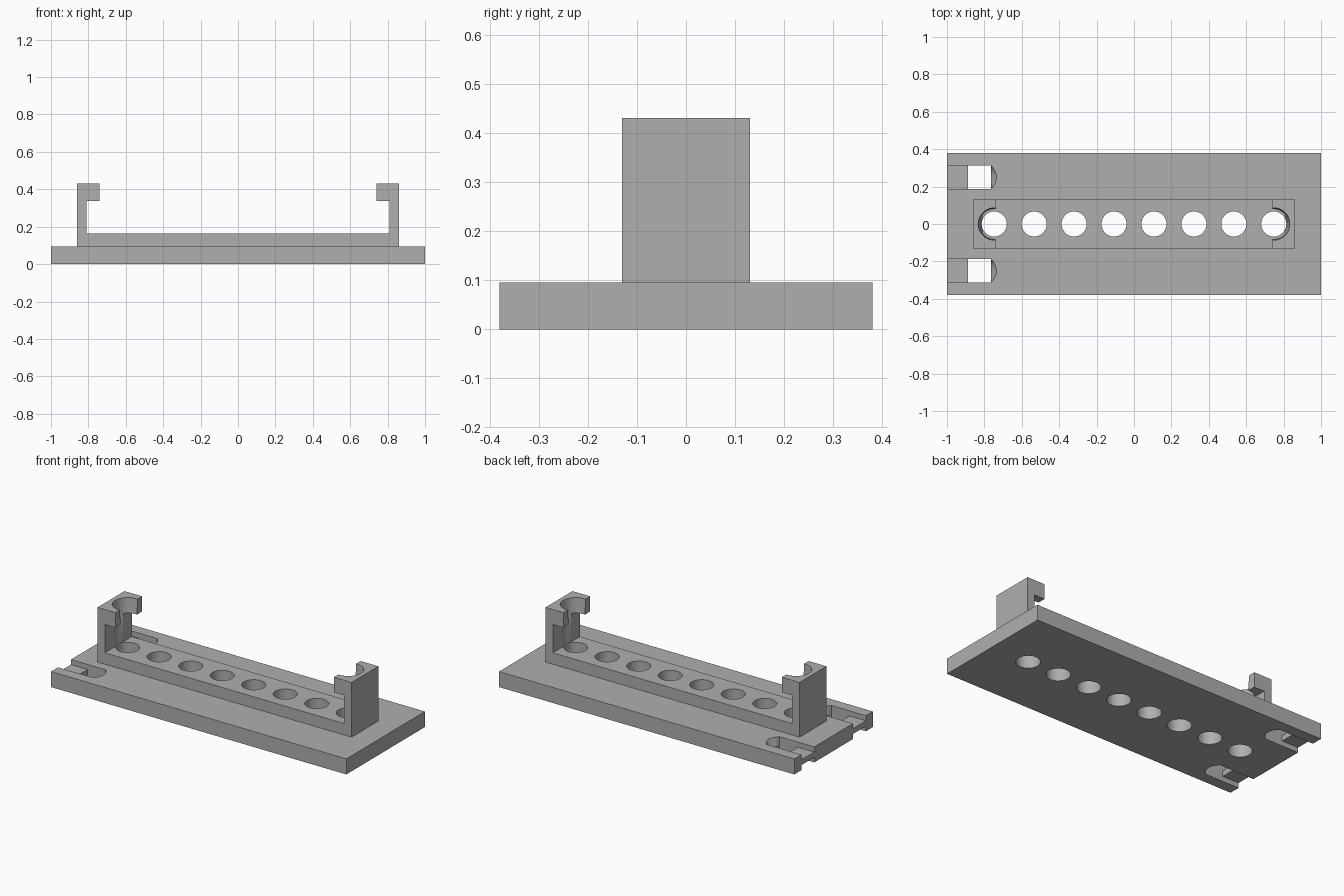
import bpy, bmesh, math

default_cube = bpy.data.objects.get("Cube")
if default_cube:
    bpy.data.objects.remove(default_cube, do_unlink=True)

grey = bpy.data.materials.new("plain_grey")
grey.use_nodes = True
GREY = (0.43, 0.43, 0.43, 1)
grey.diffuse_color = GREY
grey.node_tree.nodes["Principled BSDF"].inputs["Base Color"].default_value = GREY

THICK = 0.095    # plate thickness
RAIL_TOP = 0.165
TOP = 0.43


def loft(name, rings):
    """Closed solid through rings with equal point counts."""
    bm = bmesh.new()
    loops = [[bm.verts.new(p) for p in ring] for ring in rings]
    n = len(loops[0])
    for a, b in zip(loops, loops[1:]):
        for i in range(n):
            j = (i + 1) % n
            bm.faces.new((a[i], a[j], b[j], b[i]))
    bm.faces.new(loops[0])
    bm.faces.new(loops[-1])
    bmesh.ops.recalc_face_normals(bm, faces=bm.faces)
    mesh = bpy.data.meshes.new(name)
    bm.to_mesh(mesh)
    bm.free()
    mesh.materials.append(grey)
    obj = bpy.data.objects.new(name, mesh)
    bpy.context.collection.objects.link(obj)
    return obj


def box(name, x0, x1, y0, y1, z0, z1):
    return loft(name, [[(x0, y0, z), (x1, y0, z), (x1, y1, z), (x0, y1, z)]
                       for z in (z0, z1)])


def circle(x, r, z, n=64):
    return [(x + r * math.cos(math.tau * i / n),
             r * math.sin(math.tau * i / n), z) for i in range(n)]


def combine(target, tool, operation):
    tool.hide_render = True
    mod = target.modifiers.new("combine", 'BOOLEAN')
    mod.object, mod.operation, mod.solver = tool, operation, 'EXACT'
    bpy.context.view_layer.objects.active = target
    bpy.ops.object.modifier_apply(modifier=mod.name)
    bpy.data.objects.remove(tool, do_unlink=True)


# Base plate
body = box("mounting_plate", -1, 1, -0.38, 0.38, 0, THICK)

# Rail with a hooked post at each end, extruded from one mirrored profile
half = [(0.86, 0.05), (0.86, TOP), (0.74, TOP), (0.74, 0.338),
        (0.81, 0.338), (0.81, RAIL_TOP)]
profile = half + [(-x, z) for x, z in reversed(half)]
rail = loft("rail", [[(x, y, z) for x, z in profile] for y in (-0.13, 0.13)])
combine(body, rail, 'UNION')

# Row of through holes
for i in range(8):
    x = (i - 3.5) * 0.2135
    combine(body, loft("hole", [circle(x, 0.067, z) for z in (-0.05, 0.2)]),
            'DIFFERENCE')

# Tapered sockets in the hooks
for x in (-0.747, 0.747):
    socket = loft("socket", [circle(x, 0.0675, RAIL_TOP + 0.003),
                             circle(x, 0.086, TOP), circle(x, 0.086, TOP + 0.1)])
    combine(body, socket, 'DIFFERENCE')

# Tie slots in the right end, flared round at top and bottom, with a cross bar
W = 0.0625


def slot_ring(yc, z, bulge):
    steps = [-1 + i / 8 for i in range(17)]
    ends = [(-0.765 + bulge * (1 - t * t), yc + W * t, z) for t in steps]
    return [(-1.1, yc - W, z)] + ends + [(-1.1, yc + W, z)]


for yc in (-0.25, 0.25):
    levels = [(-0.02, 0.03), (0, 0.03), (THICK / 2, 0),
              (THICK, 0.03), (THICK + 0.02, 0.03)]
    slot = loft("slot", [slot_ring(yc, z, b) for z, b in levels])
    combine(body, slot, 'DIFFERENCE')
    bar = box("bar", -1, -0.888, yc - W - 0.02, yc + W + 0.02, 0.031, 0.064)
    combine(body, bar, 'UNION')

bpy.ops.object.select_all(action='DESELECT')
body.select_set(True)
bpy.context.view_layer.objects.active = body
bpy.ops.object.shade_smooth_by_angle(angle=math.radians(25))
